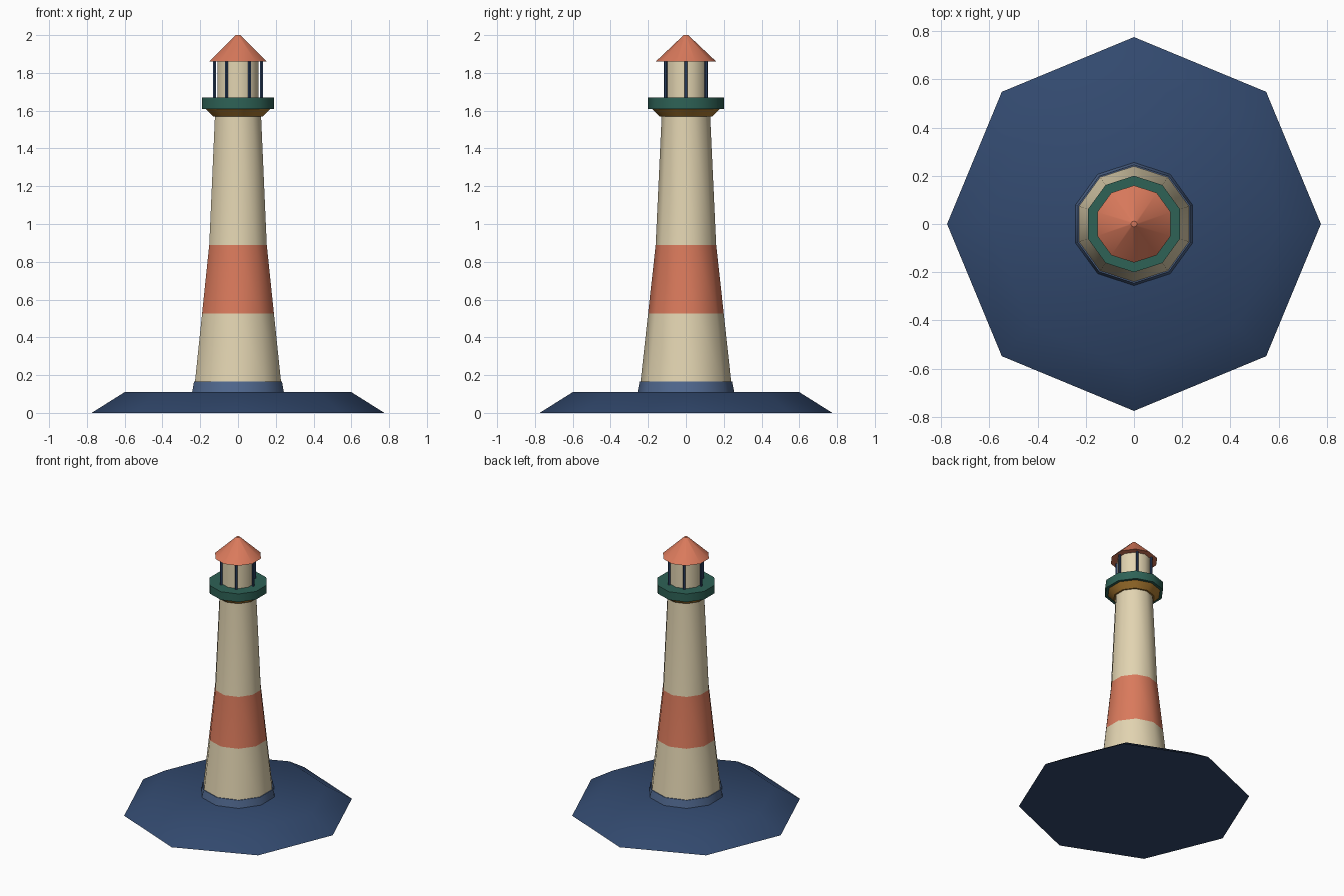
import bpy, bmesh, math

if "Cube" in bpy.data.objects:
    bpy.data.objects.remove(bpy.data.objects["Cube"])


def mat(name, r, g, b):
    m = bpy.data.materials.new(name)
    lin = [((c / 255 + 0.055) / 1.055) ** 2.4 for c in (r, g, b)]
    m.diffuse_color = (*lin, 1)
    m.use_nodes = True
    m.node_tree.nodes["Principled BSDF"].inputs["Base Color"].default_value = m.diffuse_color
    return m


navy = mat("navy", 50, 73, 110)
slate = mat("slate_blue", 80, 104, 143)
cream = mat("cream", 226, 212, 177)
coral = mat("coral", 218, 122, 92)
green = mat("deep_green", 46, 98, 86)
ochre = mat("ochre", 172, 122, 48)


def lathe(name, sides, profile, mats, band=lambda z: 0, loc=(0, 0, 0)):
    """Revolve (radius, z) points into a closed solid with a vertex on +y."""
    bm = bmesh.new()
    rings = []
    for r, z in profile:
        rings.append([bm.verts.new((r * math.sin(2 * math.pi * i / sides),
                                    r * math.cos(2 * math.pi * i / sides), z))
                      for i in range(sides)])
    for a, b in zip(rings, rings[1:]):
        for i in range(sides):
            j = (i + 1) % sides
            bm.faces.new((a[i], a[j], b[j], b[i]))
    bm.faces.new(rings[0])
    bm.faces.new(rings[-1])
    bmesh.ops.recalc_face_normals(bm, faces=bm.faces)
    for f in bm.faces:
        f.material_index = band(f.calc_center_median().z)
    me = bpy.data.meshes.new(name)
    bm.to_mesh(me)
    bm.free()
    for m in mats:
        me.materials.append(m)
    ob = bpy.data.objects.new(name, me)
    ob.location = loc
    bpy.context.collection.objects.link(ob)
    bpy.ops.object.select_all(action='DESELECT')
    ob.select_set(True)
    bpy.context.view_layer.objects.active = ob
    bpy.ops.object.shade_smooth_by_angle(angle=math.radians(40))
    return ob


# Ground mound and plinth
lathe("rock_base", 8, [(0.775, 0), (0.6, 0.11)], [navy])
lathe("plinth", 10, [(0.257, 0.10), (0.245, 0.165)], [slate])

# Tapered tower with one coral band
lathe("tower", 10, [(0.24, 0.16), (0.2, 0.525), (0.16, 0.89), (0.128, 1.58)],
      [cream, coral], lambda z: 1 if 0.525 < z < 0.89 else 0)

# Gallery
lathe("gallery_bracket", 10, [(0.14, 1.57), (0.182, 1.612)], [ochre])
lathe("gallery_deck", 10, [(0.2, 1.61), (0.2, 1.67)], [green])

# Lantern room, posts and roof
lathe("lantern_room", 10, [(0.115, 1.66), (0.115, 1.87)], [cream])
for k in range(6):
    a = math.radians(60 * k)
    lathe(f"lantern_post_{k + 1}", 6, [(0.009, 1.66), (0.009, 1.87)], [navy],
          loc=(0.124 * math.cos(a), 0.124 * math.sin(a), 0))
lathe("roof", 10, [(0.16, 1.86), (0.012, 2.0)], [coral])
